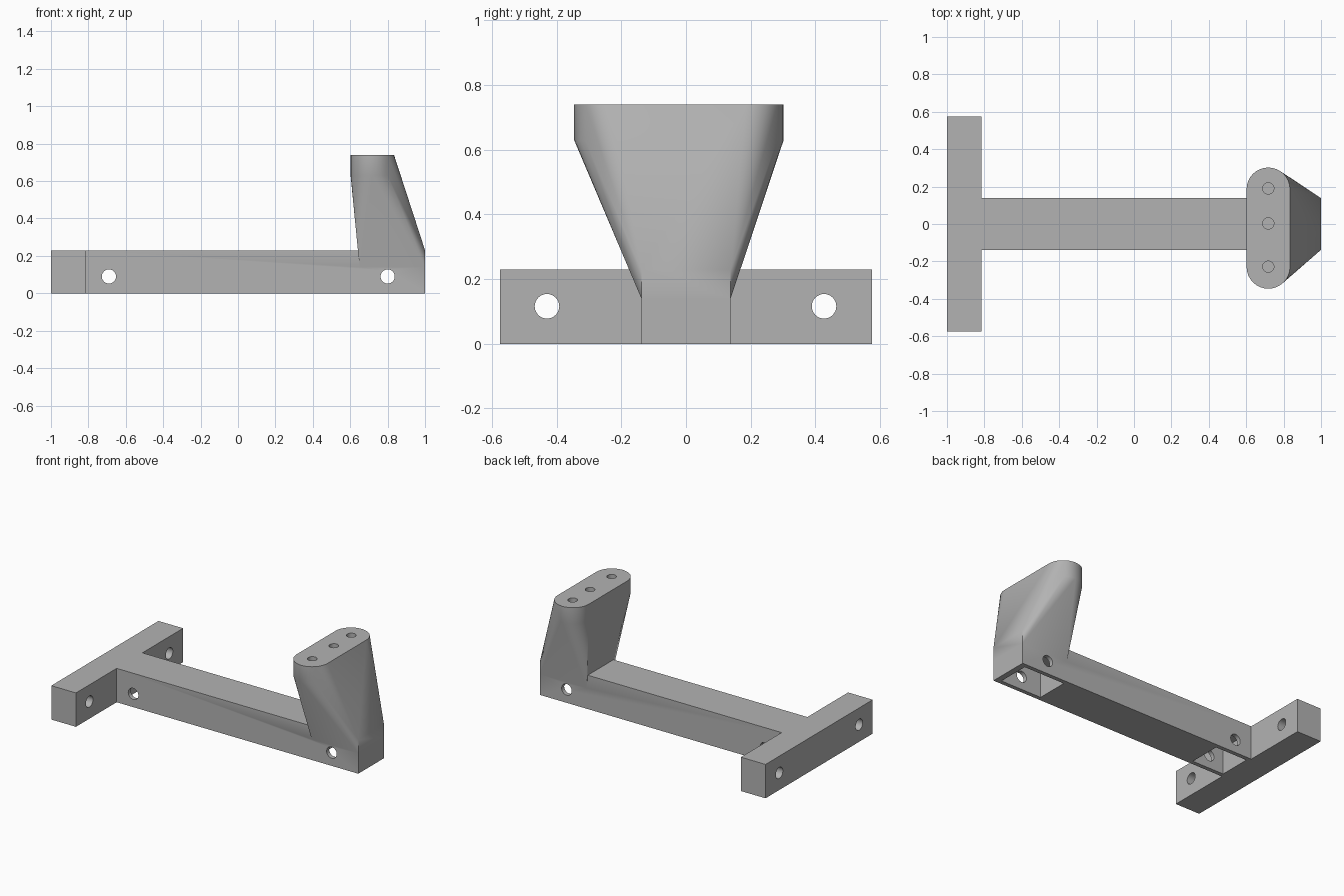
import bpy, bmesh
from math import pi, cos, sin
from mathutils import Matrix, Vector

cube = bpy.data.objects.get("Cube")
if cube:
    bpy.data.objects.remove(cube, do_unlink=True)

grey = bpy.data.materials.new("plain grey")
grey.use_nodes = True
colour = (0.45, 0.45, 0.45, 1)
grey.diffuse_color = colour
grey.node_tree.nodes["Principled BSDF"].inputs["Base Color"].default_value = colour


def finish(bm, name):
    bmesh.ops.recalc_face_normals(bm, faces=bm.faces)
    mesh = bpy.data.meshes.new(name)
    bm.to_mesh(mesh)
    bm.free()
    mesh.materials.append(grey)
    obj = bpy.data.objects.new(name, mesh)
    bpy.context.collection.objects.link(obj)
    return obj


def box(name, low, high):
    low, high = Vector(low), Vector(high)
    bm = bmesh.new()
    bmesh.ops.create_cube(bm, size=1, matrix=Matrix.Translation((low + high) / 2)
                          @ Matrix.Diagonal((high - low).to_4d()))
    return finish(bm, name)


def rod(name, centre, axis, radius, length):
    turn = Vector((0, 0, 1)).rotation_difference(Vector(axis)).to_matrix().to_4x4()
    bm = bmesh.new()
    bmesh.ops.create_cone(bm, cap_ends=True, segments=32, radius1=radius, radius2=radius,
                          depth=length, matrix=Matrix.Translation(centre) @ turn)
    return finish(bm, name)


def combine(target, tool, operation):
    mod = target.modifiers.new(operation.lower(), "BOOLEAN")
    mod.operation, mod.solver, mod.object = operation, "EXACT", tool
    bpy.context.view_layer.objects.active = target
    bpy.ops.object.modifier_apply(modifier=mod.name)
    bpy.data.objects.remove(tool, do_unlink=True)


HEIGHT, HALF = 0.23, 0.138
BAR_X, FOOT_X = -0.815, 0.65

# T-shaped base: crossbar and long beam as one extruded outline
outline = [(-1, -0.575), (BAR_X, -0.575), (BAR_X, -HALF), (1, -HALF)]
outline += [(x, -y) for x, y in reversed(outline)]
bm = bmesh.new()
face = bm.faces.new([bm.verts.new((x, y, 0)) for x, y in outline])
lift = bmesh.ops.extrude_face_region(bm, geom=[face])["geom"]
bmesh.ops.translate(bm, vec=(0, 0, HEIGHT),
                    verts=[v for v in lift if isinstance(v, bmesh.types.BMVert)])
bracket = finish(bm, "bracket")

# Upright: hull from a square foot to a rounded, slightly offset head
head_x, head_y, radius, reach = 0.718, -0.022, 0.116, 0.208
points = [(x, y, z) for x in (FOOT_X, 1) for y in (-HALF, HALF) for z in (0.14, HEIGHT)]
for z in (0.63, 0.74):
    for side in (-1, 1):
        for i in range(17):
            a = pi * i / 16
            points.append((head_x + radius * cos(a),
                           head_y + side * (reach + radius * sin(a)), z))
bm = bmesh.new()
for p in points:
    bm.verts.new(p)
hull = bmesh.ops.convex_hull(bm, input=bm.verts)
extra = {g for g in hull["geom_interior"] + hull["geom_unused"]
         if isinstance(g, bmesh.types.BMVert)}
bmesh.ops.delete(bm, geom=list(extra), context="VERTS")
bmesh.ops.dissolve_limit(bm, angle_limit=0.005, verts=bm.verts, edges=bm.edges)
combine(bracket, finish(bm, "upright"), "UNION")

# Open pockets under both ends of the beam
for start, end in ((FOOT_X, 0.96), (-0.8, -0.56)):
    combine(bracket, box("pocket", (start, -0.11, -0.1), (end, 0.11, 0.18)), "DIFFERENCE")

# Cross holes through the beam, mounting holes through the crossbar
for x in (-0.69, 0.8):
    combine(bracket, rod("beam_hole", (x, 0, 0.09), (0, 1, 0), 0.038, 0.6), "DIFFERENCE")
for y in (-0.43, 0.427):
    combine(bracket, rod("bar_hole", (-0.9, y, 0.116), (1, 0, 0), 0.038, 0.4), "DIFFERENCE")

# Screw holes in the top of the head
for y in (-0.228, 0.003, 0.19):
    combine(bracket, rod("screw_hole", (head_x, y, 0.69), (0, 0, 1), 0.03, 0.4), "DIFFERENCE")

# Smooth rounded walls, crisp edges
bpy.ops.object.select_all(action="DESELECT")
bracket.select_set(True)
bpy.context.view_layer.objects.active = bracket
bpy.ops.object.shade_smooth_by_angle(angle=pi / 6)
